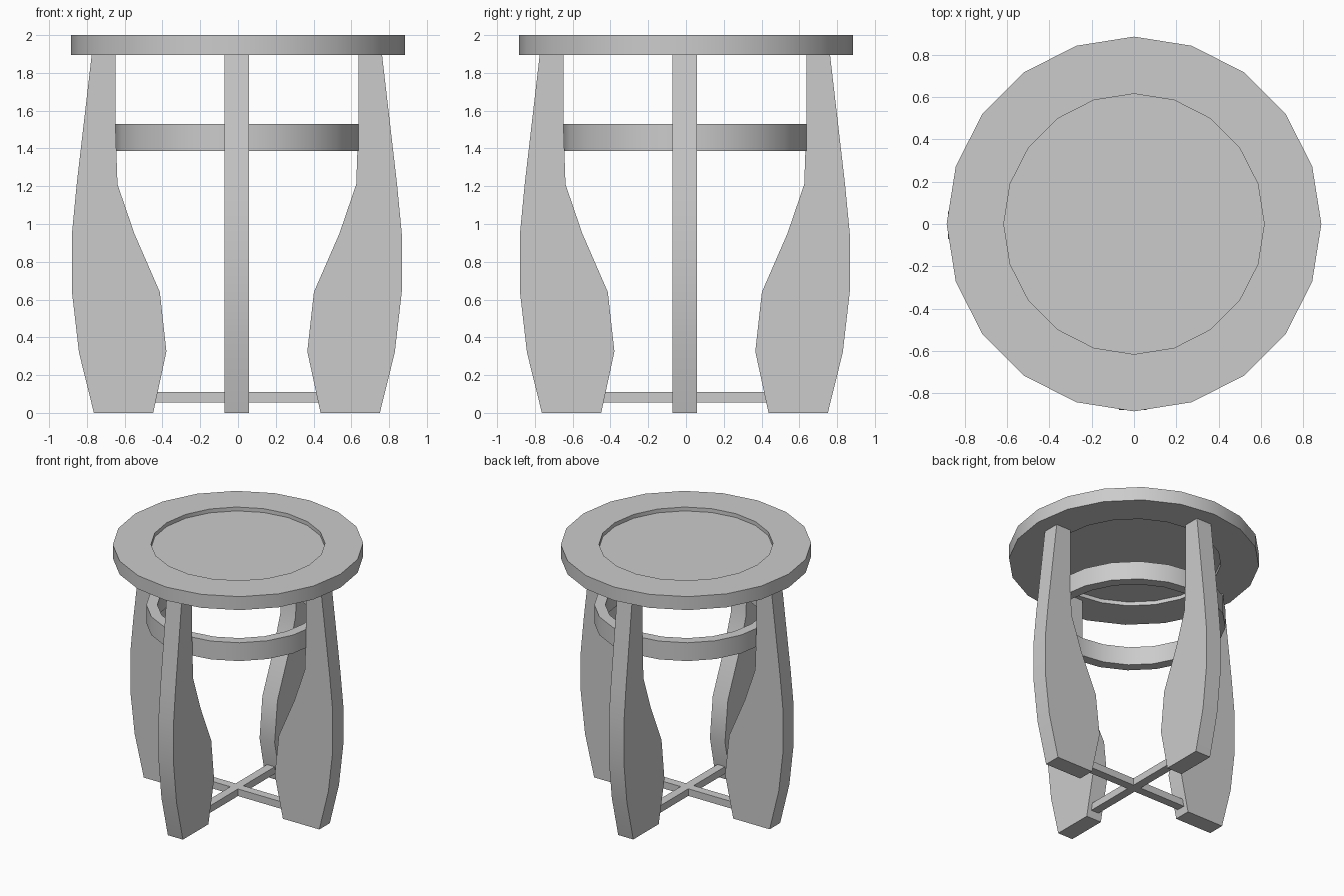
import bpy, bmesh, math
from mathutils import Matrix, Vector

if "Cube" in bpy.data.objects:
    bpy.data.objects.remove(bpy.data.objects["Cube"])

SIDES = 20


def finish(name, bm):
    bmesh.ops.remove_doubles(bm, verts=bm.verts, dist=1e-4)
    bmesh.ops.recalc_face_normals(bm, faces=bm.faces)
    mesh = bpy.data.meshes.new(name)
    bm.to_mesh(mesh)
    bm.free()
    obj = bpy.data.objects.new(name, mesh)
    bpy.context.collection.objects.link(obj)
    bpy.ops.object.select_all(action='DESELECT')
    obj.select_set(True)
    bpy.context.view_layer.objects.active = obj
    bpy.ops.object.shade_smooth_by_angle(angle=math.radians(25))
    return obj


def lathe(name, profile, closed):
    """Revolve an (r, z) profile about the z axis."""
    bm = bmesh.new()
    vs = [bm.verts.new((r, 0, z)) for r, z in profile]
    pairs = list(zip(vs, vs[1:])) + ([(vs[-1], vs[0])] if closed else [])
    edges = [bm.edges.new(p) for p in pairs]
    bmesh.ops.spin(bm, geom=vs + edges, cent=(0, 0, 0), axis=(0, 0, 1),
                   angle=math.tau, steps=SIDES, use_duplicate=False)
    return finish(name, bm)


def prism(name, points, depth, matrix=Matrix()):
    """Extrude a flat outline by the vector depth, then transform it."""
    bm = bmesh.new()
    face = bm.faces.new([bm.verts.new(p) for p in points])
    new = bmesh.ops.extrude_face_region(bm, geom=[face], use_keep_orig=True)["geom"]
    bmesh.ops.translate(bm, vec=Vector(depth),
                        verts=[g for g in new if isinstance(g, bmesh.types.BMVert)])
    bm.transform(matrix)
    return finish(name, bm)


# Seat: round rim with a shallow recess above and below
lathe("seat", [(0, 1.97), (0.615, 1.97), (0.615, 2.0), (0.885, 2.0),
               (0.885, 1.895), (0.615, 1.895), (0.615, 1.925), (0, 1.925)], False)

# Ring stretcher under the seat
lathe("ring_stretcher", [(0.648, 1.387), (0.648, 1.53), (0.57, 1.53), (0.57, 1.387)], True)

# Four bulging legs
leg = [(0.757, 0), (0.836, 0.32), (0.873, 0.64), (0.873, 0.95), (0.848, 1.21),
       (0.768, 1.9), (0.643, 1.9), (0.643, 1.53), (0.632, 1.21), (0.543, 0.95),
       (0.408, 0.64), (0.373, 0.325), (0.443, 0)]
offset = Matrix.Translation((-0.006, -0.006, 0))
for i, side in enumerate(("right", "back", "left", "front")):
    prism(side + "_leg", [(x, -0.065, z) for x, z in leg], (0, 0.13, 0),
          offset @ Matrix.Rotation(i * math.pi / 2, 4, 'Z'))

# Floor cross brace joining the legs
w, reach = 0.033, 0.46
cross = []
for i in range(4):
    turn = Matrix.Rotation(i * math.pi / 2, 3, 'Z')
    cross += [turn @ Vector(p) for p in
              ((reach, -w, 0.055), (reach, w, 0.055), (w, w, 0.055))]
prism("cross_brace", cross, (0, 0, 0.055), offset)
